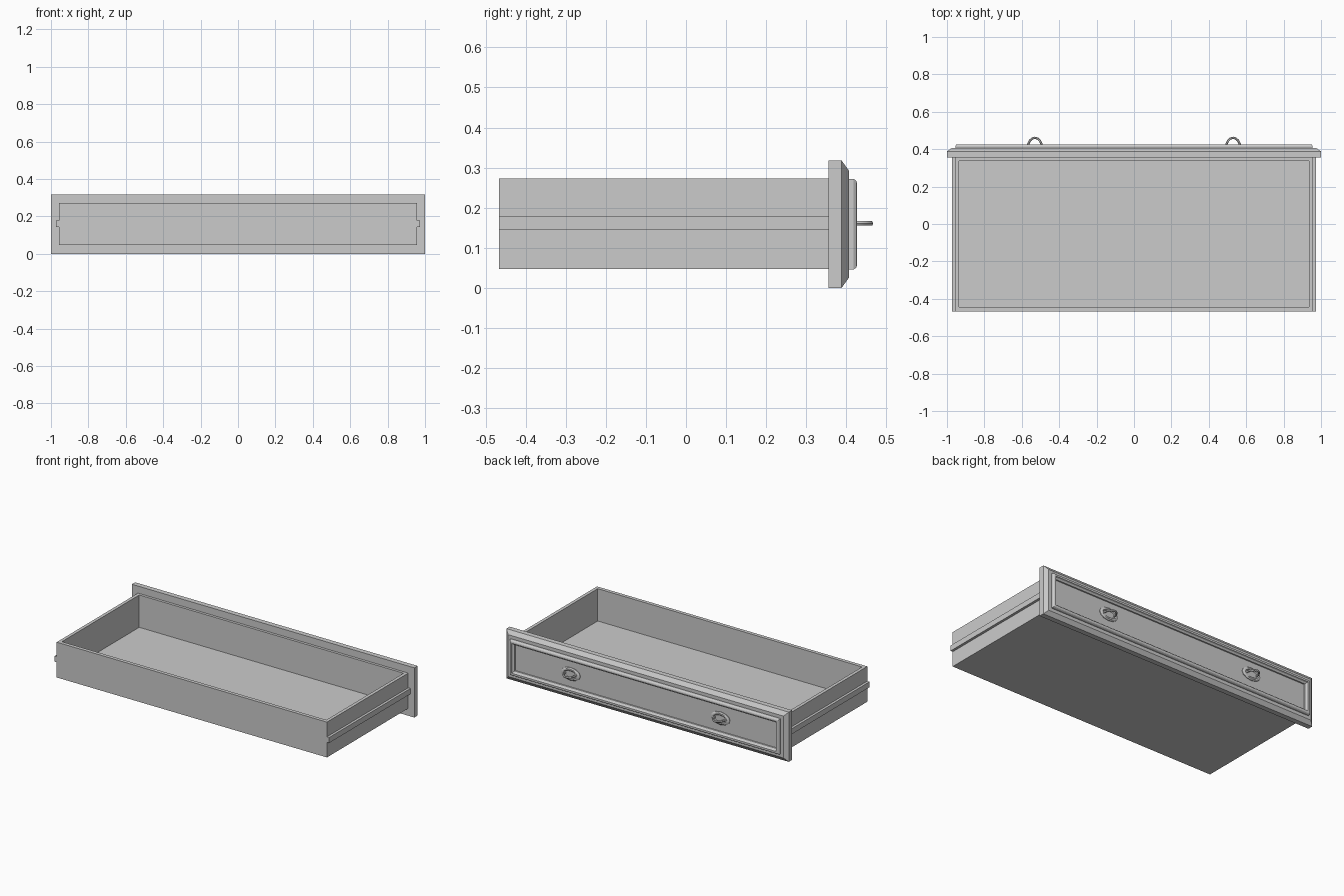
import bpy, bmesh
from math import sin, cos, pi

if "Cube" in bpy.data.objects:
    bpy.data.objects.remove(bpy.data.objects["Cube"])

CZ = 0.159  # mid height of the drawer front


def finish(name, bm, smooth=False):
    bmesh.ops.recalc_face_normals(bm, faces=bm.faces)
    me = bpy.data.meshes.new(name)
    bm.to_mesh(me)
    bm.free()
    ob = bpy.data.objects.new(name, me)
    bpy.context.collection.objects.link(ob)
    if smooth:
        me.shade_smooth()
        me.set_sharp_from_angle(angle=0.6)
    return ob


def loft(name, rings, closed=False, smooth=False):
    """Bridge equal-sized point rings; cap the ends or join last to first."""
    bm = bmesh.new()
    vs = [[bm.verts.new(p) for p in r] for r in rings]
    n = len(vs[0])
    pairs = list(zip(vs, vs[1:])) + ([(vs[-1], vs[0])] if closed else [])
    for a, b in pairs:
        for i in range(n):
            j = (i + 1) % n
            bm.faces.new((a[i], a[j], b[j], b[i]))
    if not closed:
        bm.faces.new(vs[0])
        bm.faces.new(vs[-1])
    return finish(name, bm, smooth)


def flat_rect(x, y0, y1, z):
    return [(-x, y0, z), (x, y0, z), (x, y1, z), (-x, y1, z)]


def front_rect(x, h, y):
    return [(-x, y, CZ - h), (x, y, CZ - h), (x, y, CZ + h), (-x, y, CZ + h)]


def oval(cx, rx, rz, y, n=12):
    return [(cx + rx * cos(2 * pi * i / n), y, CZ + 0.002 + rz * sin(2 * pi * i / n))
            for i in range(n)]


# Open tray
loft("drawer_box", [flat_rect(0.957, -0.467, 0.357, 0.047),
                    flat_rect(0.957, -0.467, 0.357, 0.273),
                    flat_rect(0.936, -0.444, 0.338, 0.273),
                    flat_rect(0.936, -0.444, 0.338, 0.066)])

# Front board with chamfered edge
loft("front_panel", [front_rect(1.0, 0.159, 0.355), front_rect(1.0, 0.159, 0.388),
                     front_rect(0.975, 0.134, 0.406)])

# Raised moulding frame, mitred at the corners
profile = [(0.0, 0.403), (0.0, 0.418), (0.004, 0.424), (0.009, 0.426),
           (0.018, 0.426), (0.022, 0.418), (0.030, 0.413), (0.032, 0.403)]
loft("front_moulding", [front_rect(0.955 - d, 0.113 - d, y) for d, y in profile], closed=True)

for side, s in (("left", -1), ("right", 1)):
    # Side runner
    x0, x1 = s * 0.955, s * 0.973
    loft(side + "_runner", [[(x0, y, 0.144), (x1, y, 0.144), (x1, y, 0.179), (x0, y, 0.179)]
                            for y in (-0.467, 0.356)])
    # Oval pull plate
    cx = s * 0.53
    loft(side + "_pull_plate", [oval(cx, 0.068, 0.041, 0.403), oval(cx, 0.068, 0.041, 0.410),
                                oval(cx, 0.060, 0.034, 0.415), oval(cx, 0.050, 0.025, 0.415),
                                oval(cx, 0.044, 0.020, 0.411)], smooth=True)
    # Bail handle: half loop swept with a hexagonal section
    rings = []
    for i in range(9):
        a = pi * i / 8
        rings.append([(cx + (0.038 + 0.006 * cos(t)) * cos(a),
                       0.409 + (0.052 + 0.006 * cos(t)) * sin(a),
                       CZ + 0.002 + 0.0065 * sin(t))
                      for t in (k * pi / 3 for k in range(6))])
    loft(side + "_pull_handle", rings, smooth=True)
